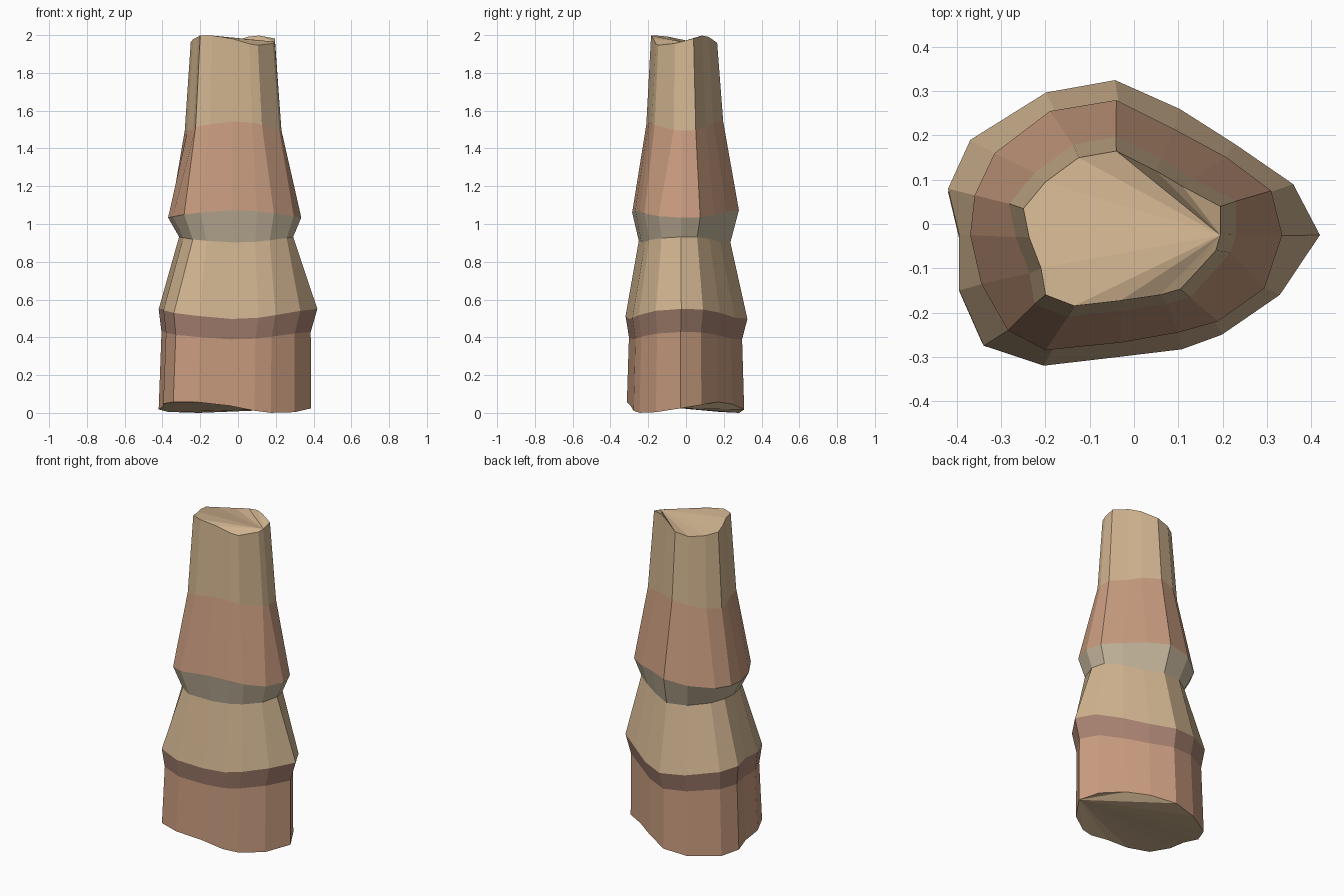
import bpy, bmesh, math

if "Cube" in bpy.data.objects:
    bpy.data.objects.remove(bpy.data.objects["Cube"])

# Plan outlines, 16 points each, counter-clockwise from the right tip
LOWER = [(.42, -.025), (.36, .09), (.23, .18), (.105, .26), (-.04, .325), (-.195, .297),
         (-.365, .19), (-.415, .08), (-.39, -.025), (-.39, -.15), (-.335, -.275),
         (-.20, -.32), (-.03, -.30), (.11, -.283), (.20, -.25), (.33, -.16)]
MIDDLE = [(.335, -.025), (.31, .075), (.21, .15), (.09, .215), (-.04, .28), (-.19, .255),
          (-.315, .16), (-.36, .065), (-.37, -.025), (-.345, -.135), (-.285, -.24),
          (-.20, -.285), (-.03, -.268), (.10, -.245), (.19, -.22), (.295, -.145)]
UPPER = [(.195, -.025), (.195, .04), (.11, .085), (.05, .12), (-.04, .165), (-.125, .15),
         (-.20, .095), (-.25, .035), (-.237, -.03), (-.21, -.10), (-.20, -.16),
         (-.135, -.185), (-.03, -.173), (.06, -.16), (.105, -.147), (.185, -.06)]

# Rings: outline, x range, y range, mean height, wave amplitude, wave phase
SADDLE, RIDGE = -math.pi / 2, 0
RINGS = [
    (LOWER, (-.42, .387), (-.313, .308), .03, .03, SADDLE),
    (LOWER, (-.405, .385), (-.302, .297), .41, .02, RIDGE),
    (LOWER, (-.42, .42), (-.32, .325), .525, .027, RIDGE),
    (MIDDLE, (-.312, .292), (-.25, .235), .918, .015, RIDGE),
    (MIDDLE, (-.37, .335), (-.285, .28), 1.055, -.02, RIDGE),
    (UPPER, (-.282, .23), (-.21, .197), 1.52, -.025, RIDGE),
    (UPPER, (-.25, .195), (-.185, .165), 1.973, .027, SADDLE),
]


def material(name, r, g, b):
    m = bpy.data.materials.new(name)
    m.diffuse_color = (r, g, b, 1)
    m.use_nodes = True
    m.node_tree.nodes["Principled BSDF"].inputs["Base Color"].default_value = m.diffuse_color
    return m


def remap(v, values, target):
    lo, hi = min(values), max(values)
    return target[0] + (v - lo) / (hi - lo) * (target[1] - target[0])


mesh = bpy.data.meshes.new("rock_pillar")
for m in (material("clay", .58, .33, .21), material("dark_clay", .40, .23, .17),
          material("sand", .64, .46, .28), material("grey_sand", .55, .46, .33)):
    mesh.materials.append(m)

bm = bmesh.new()
rings = []
for outline, xr, yr, z, amp, phase in RINGS:
    xs, ys = zip(*outline)
    ring = []
    for x, y in outline:
        px, py = remap(x, xs, xr), remap(y, ys, yr)
        a = math.atan2(py, px)
        ring.append(bm.verts.new((px, py, z + amp * math.cos(2 * a + phase))))
    rings.append(ring)

# Rock layers between neighbouring rings
for low, high, mat in zip(rings, rings[1:], (0, 1, 2, 3, 0, 2)):
    for i in range(16):
        j = (i + 1) % 16
        bm.faces.new((low[i], low[j], high[j], high[i])).material_index = mat

# Top and bottom caps fanned from the right tip
for i in range(1, 15):
    bm.faces.new((rings[-1][0], rings[-1][i], rings[-1][i + 1])).material_index = 2
    bm.faces.new((rings[0][0], rings[0][i + 1], rings[0][i])).material_index = 2

# Rest the lowest point on the ground
lowest = min(v.co.z for v in bm.verts)
bmesh.ops.translate(bm, verts=bm.verts, vec=(0, 0, -lowest))
bm.to_mesh(mesh)
bm.free()
bpy.context.collection.objects.link(bpy.data.objects.new("rock_pillar", mesh))
